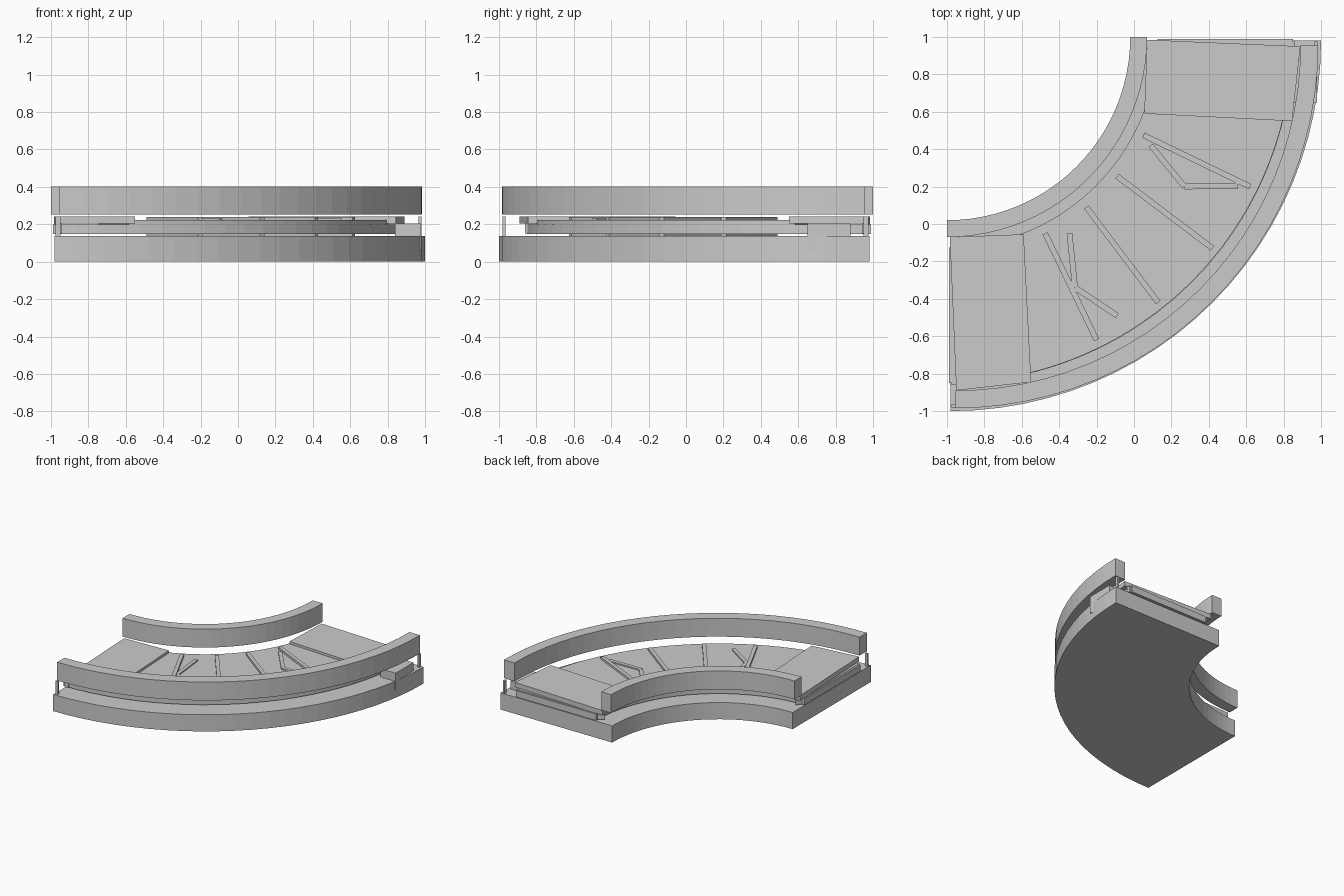
import bpy, bmesh, math

if "Cube" in bpy.data.objects:
    bpy.data.objects.remove(bpy.data.objects["Cube"])


def prism(name, pts, z0, z1):
    """Extrude a flat outline from z0 to z1."""
    bm = bmesh.new()
    lo = [bm.verts.new((x, y, z0)) for x, y in pts]
    hi = [bm.verts.new((x, y, z1)) for x, y in pts]
    bm.faces.new(lo[::-1])
    bm.faces.new(hi)
    n = len(pts)
    for i in range(n):
        j = (i + 1) % n
        bm.faces.new((lo[i], lo[j], hi[j], hi[i]))
    bmesh.ops.recalc_face_normals(bm, faces=bm.faces)
    me = bpy.data.meshes.new(name)
    bm.to_mesh(me)
    bm.free()
    ob = bpy.data.objects.new(name, me)
    bpy.context.collection.objects.link(ob)
    return ob


def arc_slab(name, c, r0, r1, z0, z1, a0=-90, a1=0, n=24):
    """Curved slab around the corner centre (-c, c)."""
    ang = [math.radians(a0 + (a1 - a0) * i / n) for i in range(n + 1)]
    ring = lambda r, aa: [(-c + r * math.cos(a), c + r * math.sin(a)) for a in aa]
    return prism(name, ring(r1, ang) + ring(r0, ang[::-1]), z0, z1)


def bar(name, p, q, z0, z1, w=0.03):
    """Straight bar between two points."""
    dx, dy = q[0] - p[0], q[1] - p[1]
    k = w / 2 / math.hypot(dx, dy)
    nx, ny = -dy * k, dx * k
    return prism(name, [(p[0] + nx, p[1] + ny), (p[0] - nx, p[1] - ny),
                        (q[0] - nx, q[1] - ny), (q[0] + nx, q[1] + ny)], z0, z1)


def flip(pts):
    """Mirror an outline to the other end of the curve."""
    return [(-y, -x) for x, y in pts]


# Base and guard rails
arc_slab("base", 0.98, 0.965, 1.98, 0, 0.137)
arc_slab("inner_rail", 1.0, 0.98, 1.07, 0.252, 0.403)
arc_slab("outer_rail", 0.955, 1.845, 1.94, 0.252, 0.403)

# Curved belt and its raised running surface
arc_slab("belt_body", 0.99, 1.115, 1.84, 0.147, 0.2)
arc_slab("belt_surface", 1.0, 1.125, 1.85, 0.2, 0.222, -77, -13)

# End plates, slabs under them and small end posts
plate = [(-0.59, -0.055), (-0.55, -0.845), (-0.95, -0.89), (-0.985, -0.07)]
slab = [(-0.94, -0.08), (-0.94, -0.86), (-0.975, -0.86), (-0.98, -0.14)]
post = [(-0.975, -0.965), (-0.95, -0.965), (-0.95, -0.98), (-0.975, -0.98)]
for side, f in (("left", list), ("back", flip)):
    prism(side + "_end_plate", f(plate), 0.203, 0.242)
    prism(side + "_end_slab", f(slab), 0.15, 0.203)
    prism(side + "_end_post", f(post), 0.137, 0.242)

# Cleats across the belt, on the top and the returning underside
cleats = [((0.05, 0.475), (0.62, 0.20)), ((-0.09, 0.255), (0.42, -0.13))]
cleats += [tuple(flip(c)) for c in cleats]
for i, (p, q) in enumerate(cleats):
    bar(f"top_cleat_{i}", p, q, 0.22, 0.24)
    bar(f"under_cleat_{i}", p, q, 0.138, 0.148)

# Direction chevrons
for i, (a, v, b) in enumerate([((0.09, 0.42), (0.27, 0.20), (0.555, 0.205)),
                               ((-0.345, -0.05), (-0.315, -0.34), (-0.09, -0.49))]):
    bar(f"chevron_{i}_a", a, v, 0.22, 0.232)
    bar(f"chevron_{i}_b", v, b, 0.22, 0.232)

# Drive box on the outer side
prism("drive_box", [(0.84, 0.65), (0.978, 0.65), (0.978, 0.88), (0.84, 0.88)], 0.06, 0.205)
